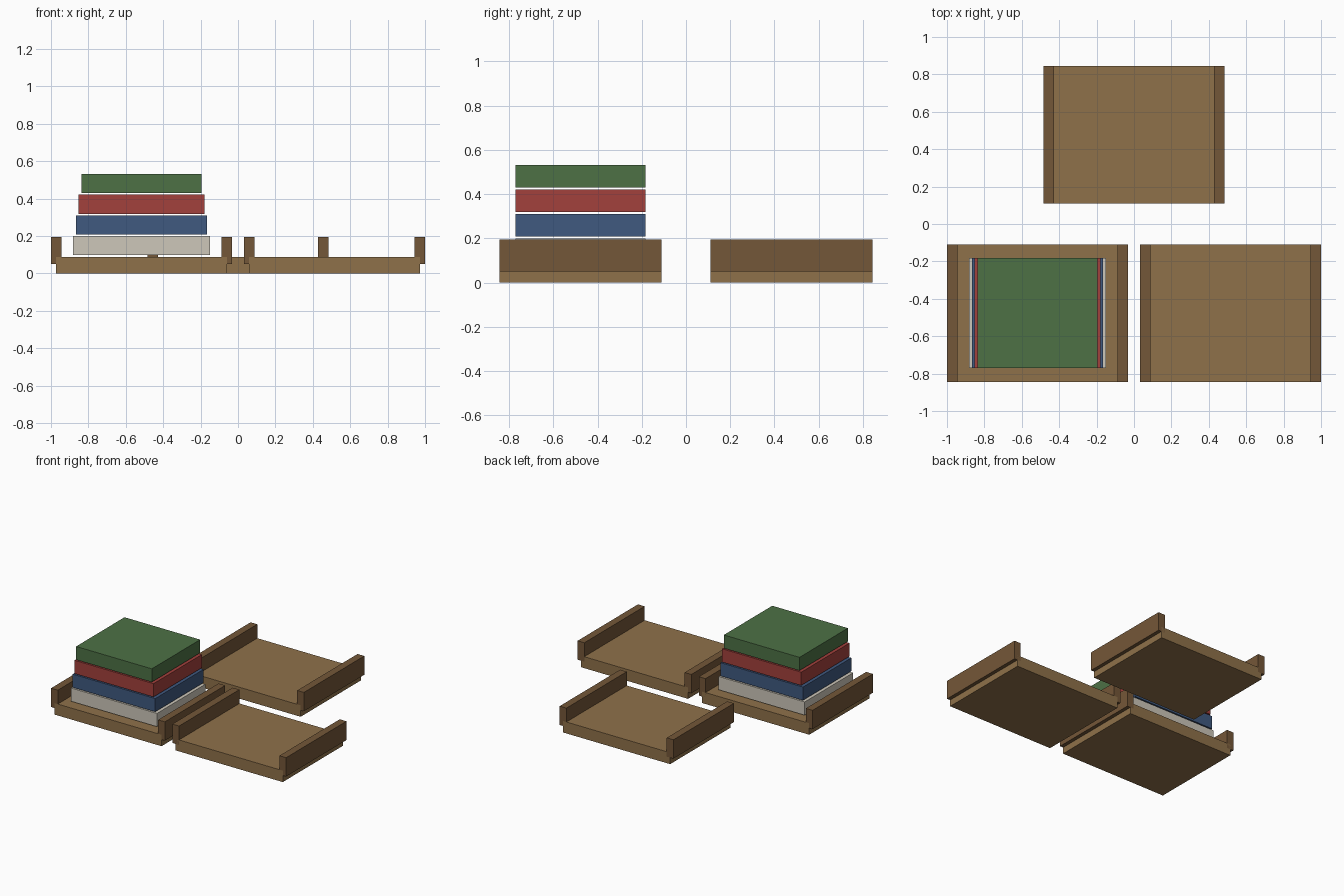
import bpy

if "Cube" in bpy.data.objects:
    bpy.data.objects.remove(bpy.data.objects["Cube"])


def material(name, rgb):
    m = bpy.data.materials.new(name)
    m.diffuse_color = (*rgb, 1)
    m.use_nodes = True
    m.node_tree.nodes["Principled BSDF"].inputs["Base Color"].default_value = m.diffuse_color
    return m


WOOD = material("wood", (0.275, 0.165, 0.068))
DARK = material("dark_wood", (0.175, 0.095, 0.04))


def box(name, x, y, z, mat):
    """Box from (min, max) ranges on each axis."""
    bpy.ops.mesh.primitive_cube_add(
        size=1, location=[(a + b) / 2 for a, b in (x, y, z)])
    ob = bpy.context.object
    ob.name = name
    ob.scale = [b - a for a, b in (x, y, z)]
    bpy.ops.object.transform_apply(location=False, rotation=False, scale=True)
    ob.data.materials.append(mat)
    return ob


# Three trays: a base slab with a raised rail on each side
D = 0.367
for tray, cx, cy in (("left", -0.516, -0.477), ("right", 0.516, -0.477),
                     ("back", 0.0, 0.477)):
    ys = (cy - D, cy + D)
    box(f"{tray}_tray_base", (cx - 0.456, cx + 0.456), ys, (0, 0.088), WOOD)
    for side, s in (("left", -1), ("right", 1)):
        xs = sorted((cx + s * 0.427, cx + s * 0.484))
        box(f"{tray}_tray_{side}_rail", xs, ys, (0.05, 0.195), DARK)

# Stack of tapering slabs with thin gaps, on the left tray
stack = (("cream", (0.61, 0.57, 0.49)), ("blue", (0.05, 0.1, 0.215)),
         ("red", (0.365, 0.052, 0.045)), ("green", (0.075, 0.165, 0.06)))
for i, (colour, rgb) in enumerate(stack):
    half = 0.366 - 0.0147 * i
    z = 0.098 + 0.1105 * i
    box(f"{colour}_slab", (-0.516 - half, -0.516 + half),
        (-0.477 - 0.294, -0.477 + 0.294), (z, z + 0.102),
        material(colour, rgb))
